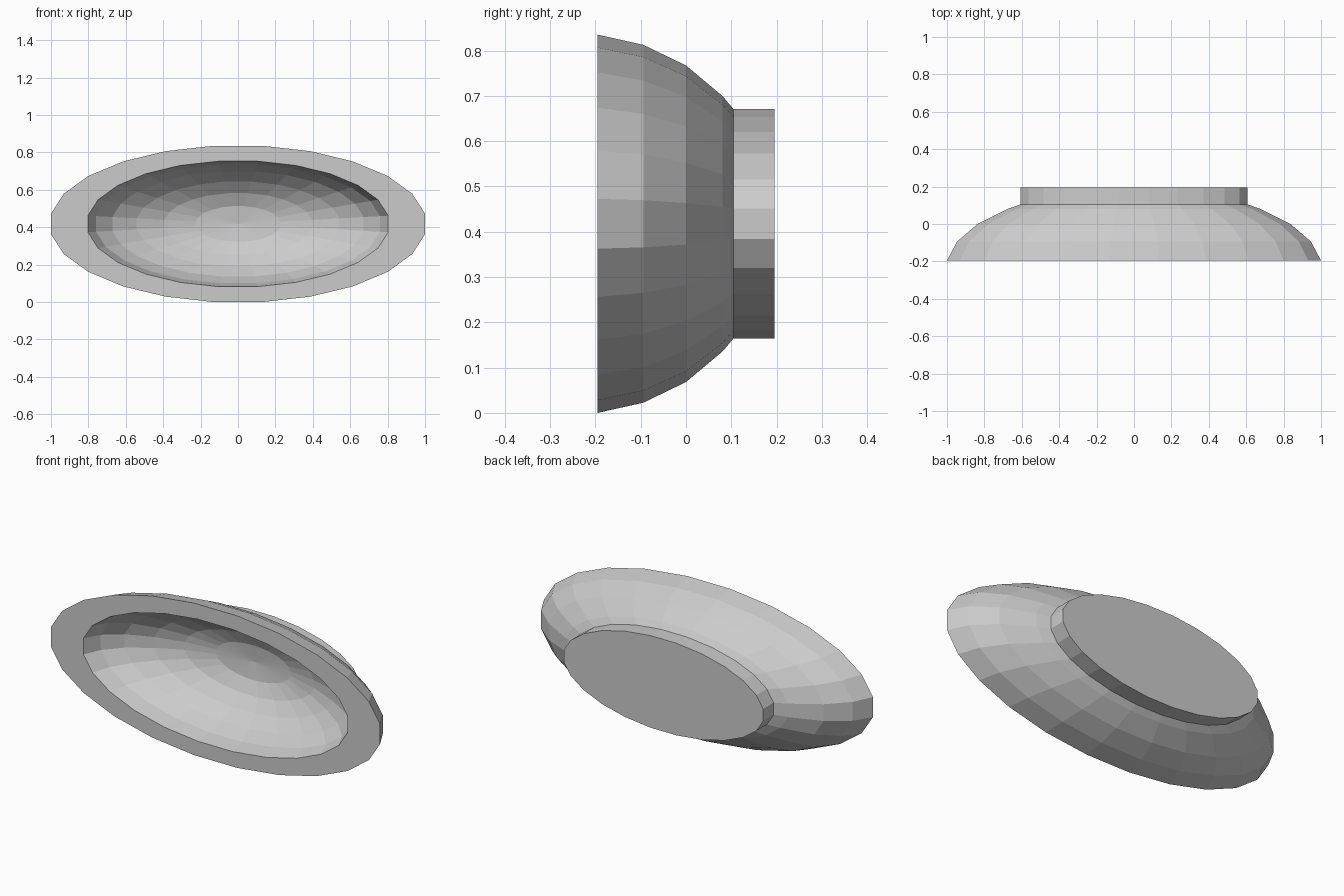
import bpy
import bmesh
from math import cos, sin, pi

if "Cube" in bpy.data.objects:
    bpy.data.objects.remove(bpy.data.objects["Cube"])

SIDES = 24
FIX = 1 / cos(pi / SIDES)        # half-step rotation: flats face the axes
RX, RZ = 1.0 * FIX, 0.4175 * FIX
CZ = 0.4175
FRONT, DEPTH = -0.195, 0.39

# relative radius of each ring of the dome, 15 degrees of arc apart
DOME = [1.0, 0.946, 0.837, 0.675, 0.49, 0.283]


def dome(scale, depth, rings):
    return [(DOME[i] * scale, FRONT + depth * sin(i * pi / 12)) for i in range(rings)]


def lathe(name, profile, pole_y):
    """Elliptical revolve of (radius, y) points; starts at a cap, ends at a pole."""
    bm = bmesh.new()
    rings = []
    for r, y in profile:
        rings.append([bm.verts.new((r * RX * cos((k + 0.5) * 2 * pi / SIDES), y,
                                    CZ + r * RZ * sin((k + 0.5) * 2 * pi / SIDES)))
                      for k in range(SIDES)])
    bm.faces.new(rings[0])
    for a, b in zip(rings, rings[1:]):
        for k in range(SIDES):
            n = (k + 1) % SIDES
            bm.faces.new((a[k], a[n], b[n], b[k]))
    pole = bm.verts.new((0, pole_y, CZ))
    for k in range(SIDES):
        bm.faces.new((rings[-1][k], rings[-1][(k + 1) % SIDES], pole))
    bmesh.ops.recalc_face_normals(bm, faces=bm.faces)
    mesh = bpy.data.meshes.new(name)
    bm.to_mesh(mesh)
    bm.free()
    obj = bpy.data.objects.new(name, mesh)
    bpy.context.collection.objects.link(obj)
    return obj


# foot ring with closed back, outer dome, flat rim, then the hollow
foot = [(0.606, 0.195), (0.606, 0.105)]
outer = dome(1.0, DEPTH, 4)[::-1]
INNER_DEPTH = DEPTH * 0.87
inner = dome(0.803, INNER_DEPTH, 6)
lathe("oval_bowl", foot + outer + inner, FRONT + INNER_DEPTH)
